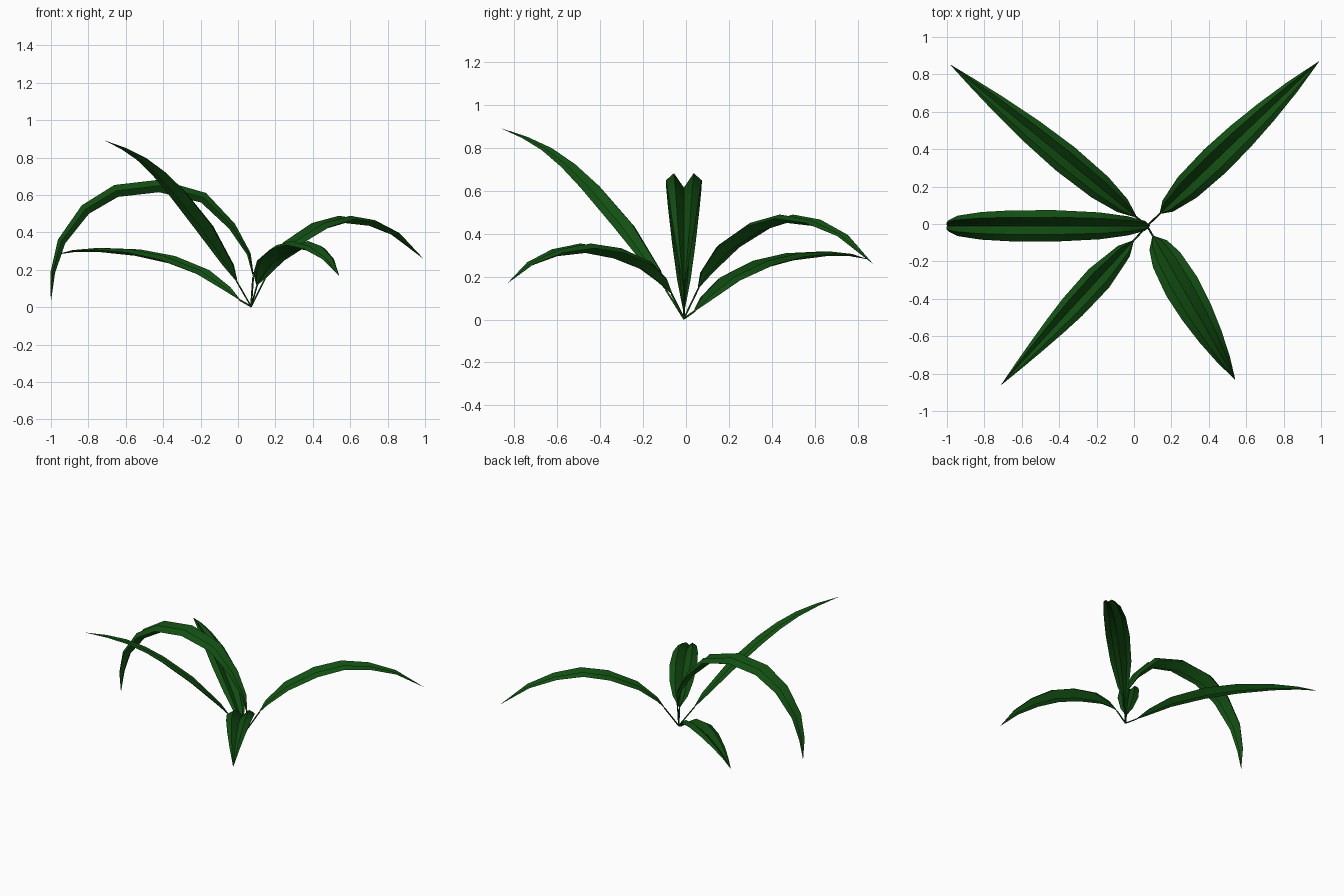
import bpy
import math
from mathutils import Vector

cube = bpy.data.objects.get("Cube")
if cube:
    bpy.data.objects.remove(cube, do_unlink=True)

green = bpy.data.materials.new("deep leaf green")
green.use_nodes = True
colour = (0.006, 0.078, 0.006, 1)
green.diffuse_color = colour
green.node_tree.nodes["Principled BSDF"].inputs["Base Color"].default_value = colour

ROOT = Vector((0.07, -0.01, 0.004))


def add_blade(name, path, side, width, lift, peak, power):
    """Channelled leaf: sunken midrib, raised ridges, edges turned down."""
    lengths = [0]
    for a, b in zip(path, path[1:]):
        lengths.append(lengths[-1] + (b - a).length)
    verts, faces = [], []
    section = [(-1, 0.5), (-0.55, 1), (0, 0), (0.55, 1), (1, 0.5)]
    n = len(section)
    for i, p in enumerate(path):
        t = lengths[i] / lengths[-1]
        w = width * max(math.sin(math.pi * t ** peak), 0) ** power
        w = max(w, 0.006 if i == 0 else 0.001)
        along = path[min(i + 1, len(path) - 1)] - path[max(i - 1, 0)]
        up = side.cross(along).normalized()
        verts += [p + side * (s * w) + up * (h * w * lift) for s, h in section]
    for i in range(len(path) - 1):
        for j in range(n - 1):
            a = i * n + j
            faces.append((a, a + 1, a + n + 1, a + n))
    mesh = bpy.data.meshes.new(name)
    mesh.from_pydata(verts, [], faces)
    mesh.materials.append(green)
    obj = bpy.data.objects.new(name, mesh)
    bpy.context.collection.objects.link(obj)
    bpy.ops.object.select_all(action="DESELECT")
    obj.select_set(True)
    bpy.context.view_layer.objects.active = obj
    bpy.ops.object.shade_smooth_by_angle(angle=math.radians(40))


def add_stem(name, end):
    """Thin stalk from the root to the start of a blade."""
    curve = bpy.data.curves.new(name, "CURVE")
    curve.dimensions = "3D"
    curve.bevel_depth = 0.005
    curve.bevel_resolution = 0
    curve.use_fill_caps = True
    spline = curve.splines.new("POLY")
    spline.points.add(1)
    spline.points[0].co = (*ROOT, 1)
    spline.points[1].co = (*end, 1)
    curve.materials.append(green)
    bpy.context.collection.objects.link(bpy.data.objects.new(name, curve))


def add_leaf(name, tip, profile, width, lift=0.5, peak=0.7, power=0.9):
    """Profile points are (fraction of the way out to the tip, height)."""
    out = Vector((tip[0] - ROOT.x, tip[1] - ROOT.y, 0))
    path = [Vector((ROOT.x, ROOT.y, z)) + out * f for f, z in profile]
    side = out.normalized().cross(Vector((0, 0, 1)))
    # side x along must point up, so use the left-hand direction when needed
    if side.cross(out).z < 0:
        side = -side
    add_blade(name + "_blade", path, side, width, lift, peak, power)
    add_stem(name + "_stem", path[0])


add_leaf("back_left_leaf", (0.99, 0.87),
         [(.08, .15), (.125, .21), (.24, .32), (.4, .41), (.545, .45),
          (.69, .435), (.84, .38), (1, .26)], 0.085)
add_leaf("front_left_leaf", (0.54, -0.83),
         [(.07, .12), (.134, .17), (.23, .23), (.4, .285), (.56, .31),
          (.72, .295), (.87, .25), (1, .17)], 0.097)
add_leaf("front_right_leaf", (-0.71, -0.86),
         [(.1, .14), (.165, .22), (.34, .42), (.52, .6), (.635, .7),
          (.75, .78), (.87, .84), (1, .89)], 0.075)
add_leaf("back_right_leaf", (-0.98, 0.85),
         [(.06, .04), (.13, .09), (.245, .165), (.42, .235), (.59, .275),
          (.77, .295), (.9, .295), (1, .28)], 0.08)
add_leaf("right_arching_leaf", (-1.0, -0.01),
         [(-.01, .16), (.02, .28), (.11, .42), (.25, .56), (.46, .615),
          (.665, .59), (.81, .5), (.93, .34), (.98, .18), (1, .03)],
         0.085, lift=0.8, peak=1, power=0.8)
